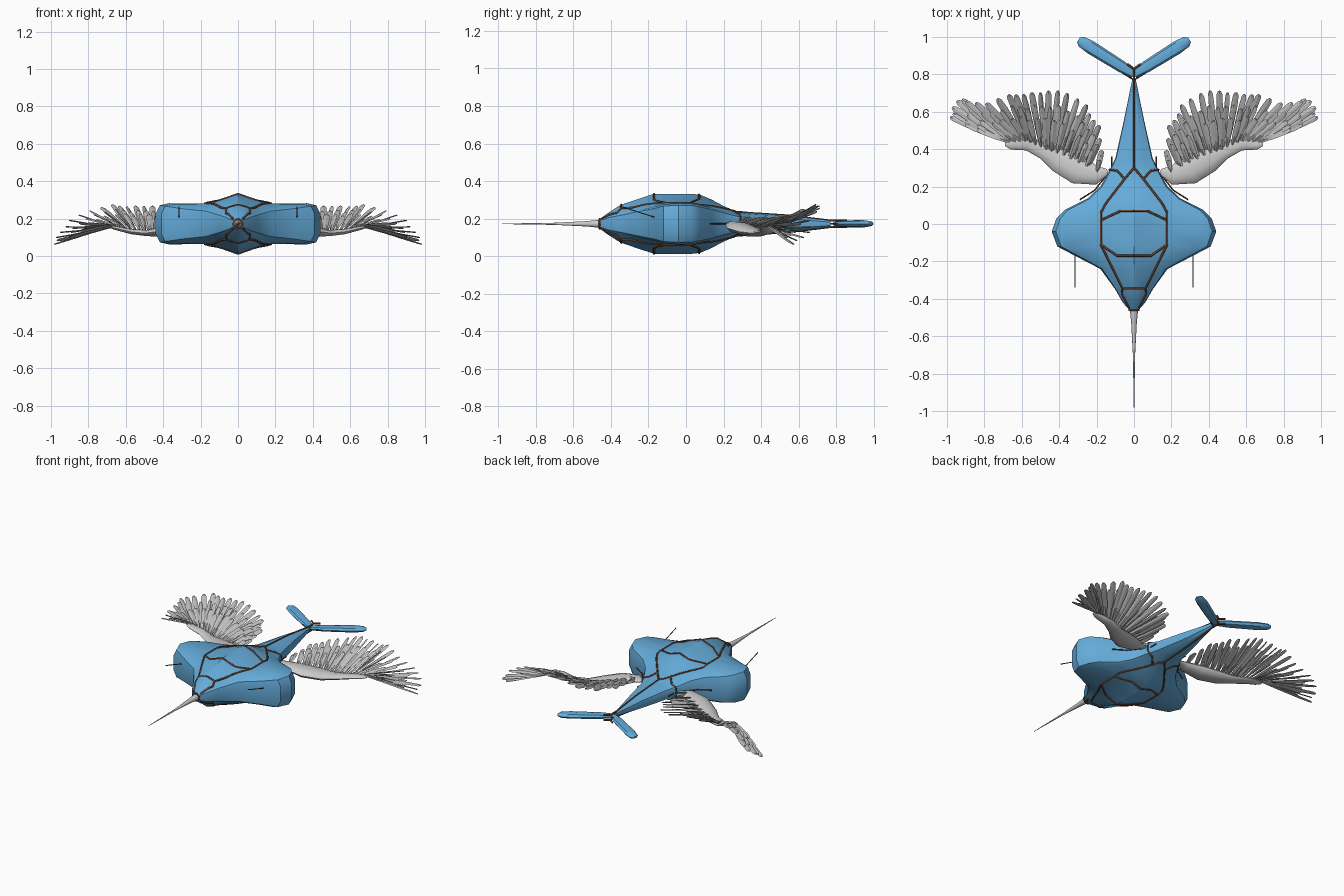
import bpy, bmesh, math, random
from mathutils import Vector
from mathutils.bvhtree import BVHTree

random.seed(4)
cube = bpy.data.objects.get("Cube")
if cube:
    bpy.data.objects.remove(cube)
MID = 0.172  # height of the centre plane


def material(name, rgb):
    m = bpy.data.materials.new(name)
    m.use_nodes = True
    m.diffuse_color = (*rgb, 1)
    m.node_tree.nodes["Principled BSDF"].inputs["Base Color"].default_value = (*rgb, 1)
    return m


BLUE = material("sky blue", (0.13, 0.41, 0.70))
GREY = material("light grey", (0.60, 0.60, 0.60))
FEATHER = material("feather grey", (0.52, 0.52, 0.52))
BROWN = material("dark brown", (0.14, 0.055, 0.025))
DARK = material("dark grey", (0.08, 0.08, 0.08))


def finish(bm, name, mat, angle=None, mirror=False):
    bmesh.ops.recalc_face_normals(bm, faces=bm.faces)
    me = bpy.data.meshes.new(name)
    bm.to_mesh(me)
    bm.free()
    me.materials.append(mat)
    ob = bpy.data.objects.new(name, me)
    bpy.context.collection.objects.link(ob)
    if angle:
        bpy.ops.object.select_all(action="DESELECT")
        ob.select_set(True)
        bpy.context.view_layer.objects.active = ob
        bpy.ops.object.shade_smooth_by_angle(angle=math.radians(angle))
    if mirror:
        ob.modifiers.new("mirror", "MIRROR").use_mirror_merge = False
    return ob


def loft(bm, rings):
    """Skin a list of equal rings and cap both ends."""
    vs = [[bm.verts.new(p) for p in ring] for ring in rings]
    n = len(vs[0])
    for a, b in zip(vs, vs[1:]):
        for i in range(n):
            j = (i + 1) % n
            bm.faces.new((a[i], a[j], b[j], b[i]))
    bm.faces.new(vs[0])
    bm.faces.new(vs[-1])


def tube(name, paths, radius, mat, mirror=False):
    cu = bpy.data.curves.new(name, "CURVE")
    cu.dimensions = "3D"
    cu.bevel_depth = radius
    cu.bevel_resolution = 1
    cu.use_fill_caps = True
    for path in paths:
        sp = cu.splines.new("POLY")
        sp.points.add(len(path) - 1)
        for p, co in zip(sp.points, path):
            p.co = (*co, 1)
    cu.materials.append(mat)
    ob = bpy.data.objects.new(name, cu)
    bpy.context.collection.objects.link(ob)
    if mirror:
        ob.modifiers.new("mirror", "MIRROR").use_mirror_merge = False
    return ob


# Hull: y, half width, ridge height, shoulder x, shoulder height, pod height
STATIONS = [
    (-.46, .025, .025, .012, .022, .018), (-.42, .06, .055, .03, .048, .035),
    (-.35, .10, .10, .055, .085, .05), (-.24, .18, .137, .10, .105, .075),
    (-.17, .315, .16, .17, .10, .09), (-.12, .41, .16, .18, .108, .105),
    (-.04, .44, .16, .18, .108, .11), (.03, .415, .16, .18, .108, .108),
    (.075, .37, .155, .17, .10, .10), (.135, .25, .13, .13, .095, .085),
    (.20, .18, .095, .09, .08, .065), (.27, .14, .065, .06, .06, .045),
    (.35, .10, .058, .05, .05, .035), (.55, .055, .045, .025, .04, .028),
    (.77, .01, .018, .005, .015, .01)]


def hull_ring(y, w, h, sx, sh, ph):
    right = [(sx, sh), (max(w * .84, sx * 1.1), ph), (w * .95, ph * .9), (w, ph * .5)]
    half = [(0, h)] + right + [(x, -z) for x, z in reversed(right)] + [(0, -h)]
    pts = half + [(-x, z) for x, z in reversed(half[1:-1])]
    return [(x, y, MID + z) for x, z in pts]


bm = bmesh.new()
loft(bm, [hull_ring(*s) for s in STATIONS])
bmesh.ops.triangulate(bm, faces=bm.faces)
bm.normal_update()
skin = BVHTree.FromBMesh(bm)
finish(bm, "hull", BLUE, 28)


# Seams laid over the upper and lower skin
def on_skin(points, side):
    out = []
    for a, b in zip(points, points[1:]):
        for k in range(9):
            x, y = Vector(a).lerp(Vector(b), k / 8)
            hit = skin.ray_cast(Vector((x, y, MID + side)), Vector((0, 0, -side)))[0]
            if hit:
                out.append(hit)
    return out


PANEL_LINES = [
    [(0, -.17), (.09, -.17), (.177, -.11), (.177, .02), (.07, .07), (0, .07)],
    [(.177, -.11), (.06, -.345), (0, -.345)],
    [(.06, -.345), (.065, -.37), (.025, -.45)],
    [(.177, .02), (.177, .06), (.15, .11), (.05, .24), (0, .30)],
    [(.05, .24), (.09, .285), (.125, .29)]]
seams = []
for side in (1, -1):
    seams += [on_skin(line, side) for line in PANEL_LINES]
seams.append([(.125, .29, MID + .03), (.13, .29, MID), (.125, .29, MID - .03)])
tube("panel_seams", seams, .006, BROWN, mirror=True)
tube("tail_seams", [on_skin([(0, .30), (0, .765)], s) for s in (1, -1)], .005, BROWN)
collar = [(.025 * math.cos(a), -.46, MID + .025 * math.sin(a))
          for a in (math.tau * i / 12 for i in range(13))]
tube("nose_collar", [collar], .006, BROWN)

# Beak
bm = bmesh.new()
loft(bm, [[(r * math.cos(a), y, MID + r * math.sin(a))
           for a in (math.tau * i / 10 for i in range(10))]
          for y, r in ((-.45, .023), (-.53, .015), (-.7, .006), (-.98, .0015))])
finish(bm, "beak", GREY, 40)

# Tail blades
bm = bmesh.new()
root, axis = Vector((0, .80, MID)), Vector((.85, .53, 0)).normalized()
across = Vector((-axis.y, axis.x, 0))
rings = []
for d, w, t in ((0, .022, .013), (.08, .032, .018), (.27, .036, .02), (.33, .03, .015), (.35, .014, .006)):
    rings.append([root + axis * d + across * (w * math.cos(a)) + Vector((0, 0, t * math.sin(a)))
                  for a in (math.tau * i / 8 for i in range(8))])
loft(bm, rings)
finish(bm, "tail_blades", BLUE, 35, mirror=True)
tube("tail_fork_trim", [[(0, .765, MID + z), (0, .83, MID + z), (.035, .855, MID + z)]
                        for z in (.018, -.018)], .006, BROWN, mirror=True)
tube("tail_blade_trim", [[(0, .77, MID), (.16, .868, MID), (.26, .93, MID)]],
     .004, BROWN, mirror=True)

# Wing arm: x, y, z, half width of a flattened limb
ARM = [(.14, .28, .175, .015), (.20, .26, .17, .05), (.30, .29, .15, .078),
       (.40, .345, .13, .07), (.48, .39, .122, .045), (.57, .43, .13, .037),
       (.66, .425, .15, .027), (.69, .425, .155, .008)]
bm = bmesh.new()
rings = []
for i, (x, y, z, w) in enumerate(ARM):
    a, b = ARM[max(i - 1, 0)], ARM[min(i + 1, len(ARM) - 1)]
    side = Vector((a[1] - b[1], b[0] - a[0], 0)).normalized()
    rings.append([Vector((x, y, z)) + side * (w * math.cos(t)) + Vector((0, 0, w * .38 * math.sin(t)))
                  for t in (math.tau * k / 10 for k in range(10))])
loft(bm, rings)
finish(bm, "wing_arms", GREY, 50, mirror=True)

# Feathers fanning from the arm out to these tips
TIPS = [(.17, .40, .20), (.18, .52, .21), (.22, .59, .22), (.26, .65, .22),
        (.36, .71, .24), (.45, .72, .27), (.53, .71, .27), (.61, .69, .26),
        (.68, .70, .28), (.80, .66, .25), (.89, .65, .20), (.95, .69, .14),
        (.985, .62, .09), (.99, .575, .06)]


def sample(points, t):
    f = t * (len(points) - 1)
    i = min(int(f), len(points) - 2)
    return Vector(points[i][:3]).lerp(Vector(points[i + 1][:3]), f - i)


def feather(bm, start, end, width, roll):
    along = (end - start).normalized()
    side = along.cross(Vector((0, 0, 1))).normalized()
    up = side.cross(along)
    side, up = (side * math.cos(roll) + up * math.sin(roll),
                up * math.cos(roll) - side * math.sin(roll))
    rings = []
    for t, w in ((0, .3), (.35, .75), (.75, 1), (.95, .85), (1, .4)):
        c, w = start.lerp(end, t), w * width
        rings.append([c + side * w, c + up * .004, c - side * w, c - up * .003])
    loft(bm, rings)


bm = bmesh.new()
for count, reach, lift, width in ((24, 1, 0, .018), (22, .76, .008, .017), (18, .52, .014, .016)):
    for i in range(count):
        t = i / (count - 1)
        start = sample(ARM[1:], t ** .8 * .97) + Vector((0, .015, lift))
        end = sample(TIPS, t)
        r = reach * random.uniform(.93, 1.0)
        tip = start.lerp(end, r) + Vector((0, 0, lift))
        feather(bm, start, tip, width * random.uniform(.85, 1.1), random.uniform(-.1, .6))
finish(bm, "wing_feathers", FEATHER, mirror=True)

# Wing cords, rear pins and forward rods
tube("wing_cords", [[(.11, .29, MID), (.16, .245, MID), (.21, .18, MID), (.29, .13, MID)],
                    [(.12, .27, MID), (.12, .36, MID)]], .004, BROWN, mirror=True)
tube("front_rods", [[(.315, -.16, .205), (.315, -.34, .262)]], .003, DARK, mirror=True)
